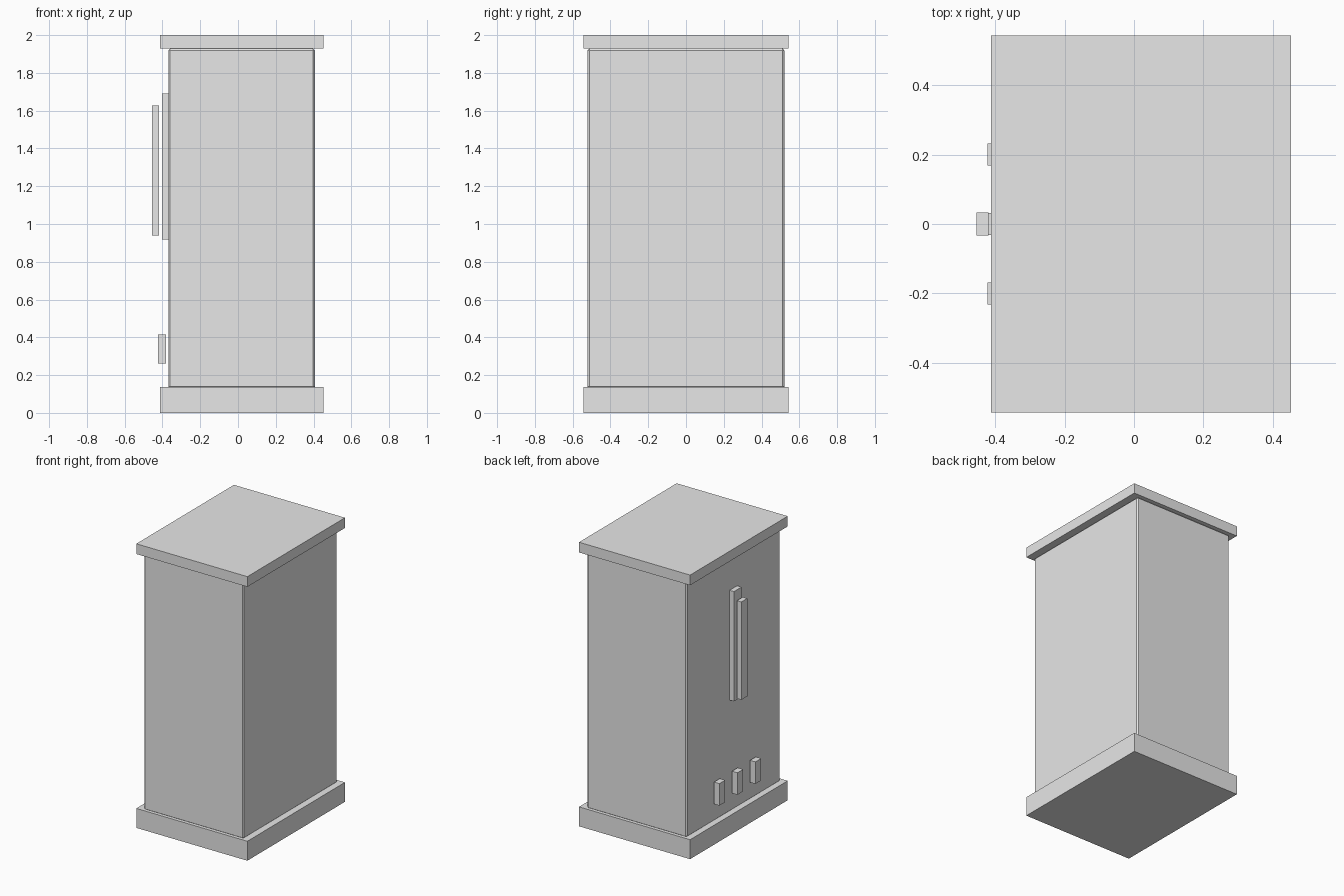
import bpy

if "Cube" in bpy.data.objects:
    bpy.data.objects.remove(bpy.data.objects["Cube"])

grey = bpy.data.materials.new("light_grey")
grey.diffuse_color = (0.8, 0.8, 0.8, 1)
grey.use_nodes = True
grey.node_tree.nodes["Principled BSDF"].inputs["Base Color"].default_value = grey.diffuse_color


def box(name, x, y, z, bevel=0):
    """Box from (min, max) ranges with optional chamfered edges."""
    bpy.ops.mesh.primitive_cube_add(size=1, location=[sum(r) / 2 for r in (x, y, z)])
    ob = bpy.context.object
    ob.name = name
    ob.scale = [r[1] - r[0] for r in (x, y, z)]
    bpy.ops.object.transform_apply(location=False, rotation=False, scale=True)
    ob.data.materials.append(grey)
    if bevel:
        mod = ob.modifiers.new("chamfer", 'BEVEL')
        mod.width = bevel
        mod.segments = 1
    return ob


# plinth, cabinet body and lid
box("plinth", (-0.412, 0.453), (-0.543, 0.543), (0, 0.137))
box("cabinet_body", (-0.369, 0.407), (-0.521, 0.521), (0.13, 1.928), 0.009)
box("lid", (-0.412, 0.453), (-0.543, 0.543), (1.928, 2.0))

# long handle in front of its back plate
box("handle_plate", (-0.403, -0.367), (-0.042, 0.042), (0.917, 1.69))
box("handle_bar", (-0.454, -0.419), (-0.033, 0.033), (0.938, 1.627))

# row of three small pulls
for i, y in enumerate((-0.2, 0.0, 0.2)):
    box(f"small_pull_{i + 1}", (-0.423, -0.381), (y - 0.032, y + 0.032), (0.261, 0.416))
